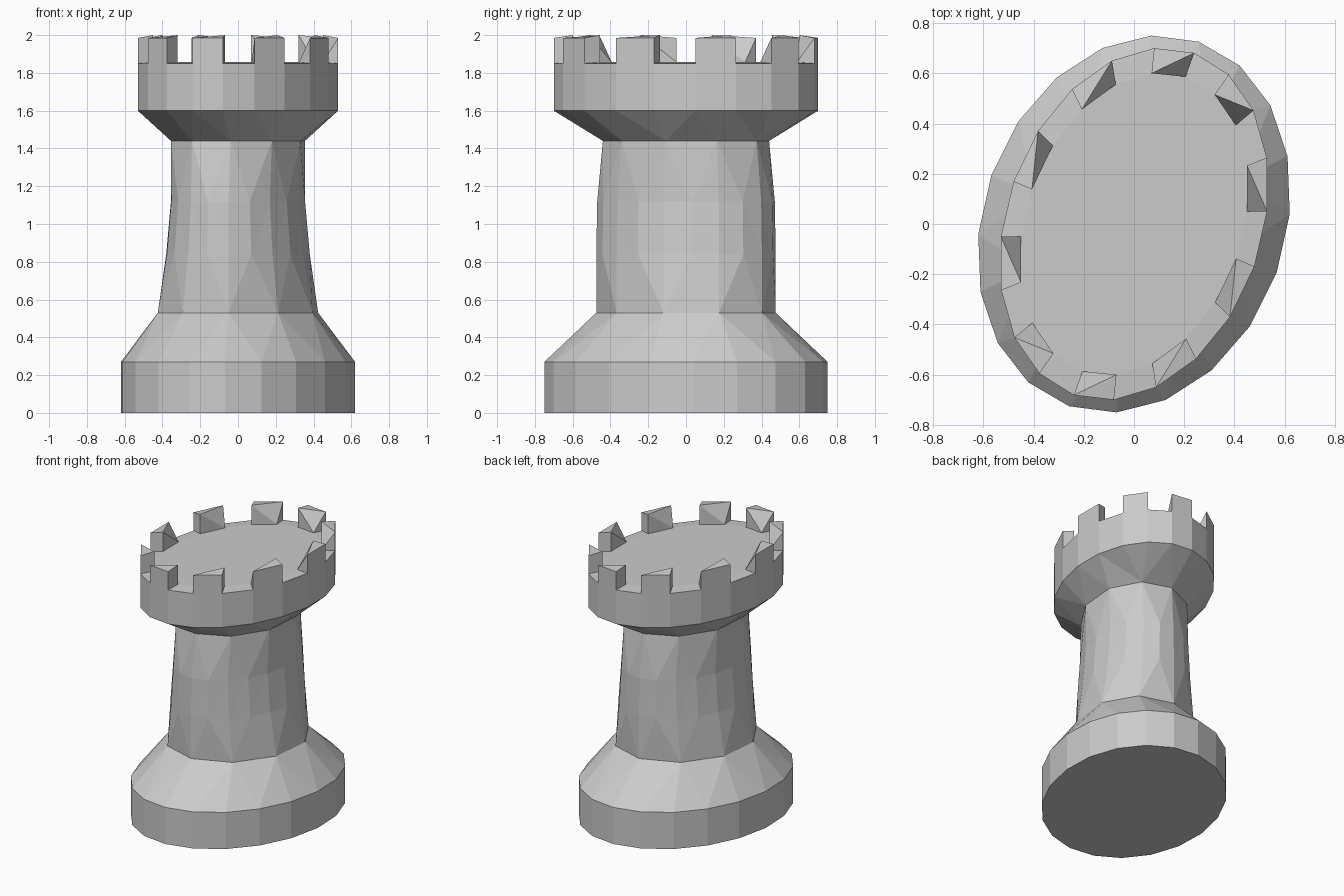
import bpy, bmesh, math

if "Cube" in bpy.data.objects:
    bpy.data.objects.remove(bpy.data.objects["Cube"])

N = 20  # sides of the skewed oval


def oval(k, a, b, z):
    # point k of an oval given by two conjugate half-axes
    t = math.tau * k / N
    return (a[0] * math.cos(t) + b[0] * math.sin(t),
            a[1] * math.cos(t) + b[1] * math.sin(t), z)


def finish(bm, name):
    bmesh.ops.triangulate(bm, faces=[f for f in bm.faces if len(f.verts) == 4])
    bmesh.ops.recalc_face_normals(bm, faces=bm.faces)
    mesh = bpy.data.meshes.new(name)
    bm.to_mesh(mesh)
    bm.free()
    obj = bpy.data.objects.new(name, mesh)
    bpy.context.collection.objects.link(obj)
    return obj


# Tower body: (z, long half-axis, short half-axis, vertex step)
OUT_A, OUT_B = (0.08, 0.70), (0.53, 0.05)
IN_A, IN_B = (0.07, 0.60), (0.45, 0.05)
profile = [
    (0.00, (0.07, 0.75), (0.62, 0.04), 1),
    (0.27, (0.07, 0.75), (0.62, 0.04), 1),
    (0.53, (0.05, 0.475), (0.43, 0.03), 2),
    (0.84, (0.05, 0.475), (0.38, 0.03), 1),
    (1.12, (0.05, 0.47), (0.355, 0.03), 1),
    (1.44, (0.04, 0.44), (0.36, 0.03), 2),
    (1.60, OUT_A, OUT_B, 1),
    (1.85, OUT_A, OUT_B, 1),
    (1.857, IN_A, IN_B, 1),
]
bm = bmesh.new()
rings = []
for z, a, b, step in profile:
    made = {k: bm.verts.new(oval(k, a, b, z)) for k in range(0, N, step)}
    rings.append([made[k - k % step] for k in range(N)])
for lo, hi in zip(rings, rings[1:]):
    for k in range(N):
        j = (k + 1) % N
        loop = dict.fromkeys((lo[k], lo[j], hi[j], hi[k]))
        if len(loop) > 2:
            bm.faces.new(list(loop))
bm.faces.new(rings[0])
bm.faces.new(rings[-1])
finish(bm, "tower_body")

# Ten battlements, each with one inner top corner chipped away
bm = bmesh.new()
for k in range(0, N, 2):
    o0, o1 = (bm.verts.new(oval(i, OUT_A, OUT_B, 1.85)) for i in (k, k + 1))
    t0, t1 = (bm.verts.new(oval(i, OUT_A, OUT_B, 1.985)) for i in (k, k + 1))
    i0, i1 = (bm.verts.new(oval(i, IN_A, IN_B, 1.857)) for i in (k, k + 1))
    p0 = bm.verts.new(oval(k, IN_A, IN_B, 2.0))
    for f in ((o0, o1, t1, t0), (o0, t0, p0, i0), (o1, i1, t1),
              (t0, t1, p0), (p0, t1, i1), (p0, i1, i0)):
        bm.faces.new(f)
finish(bm, "battlements")
